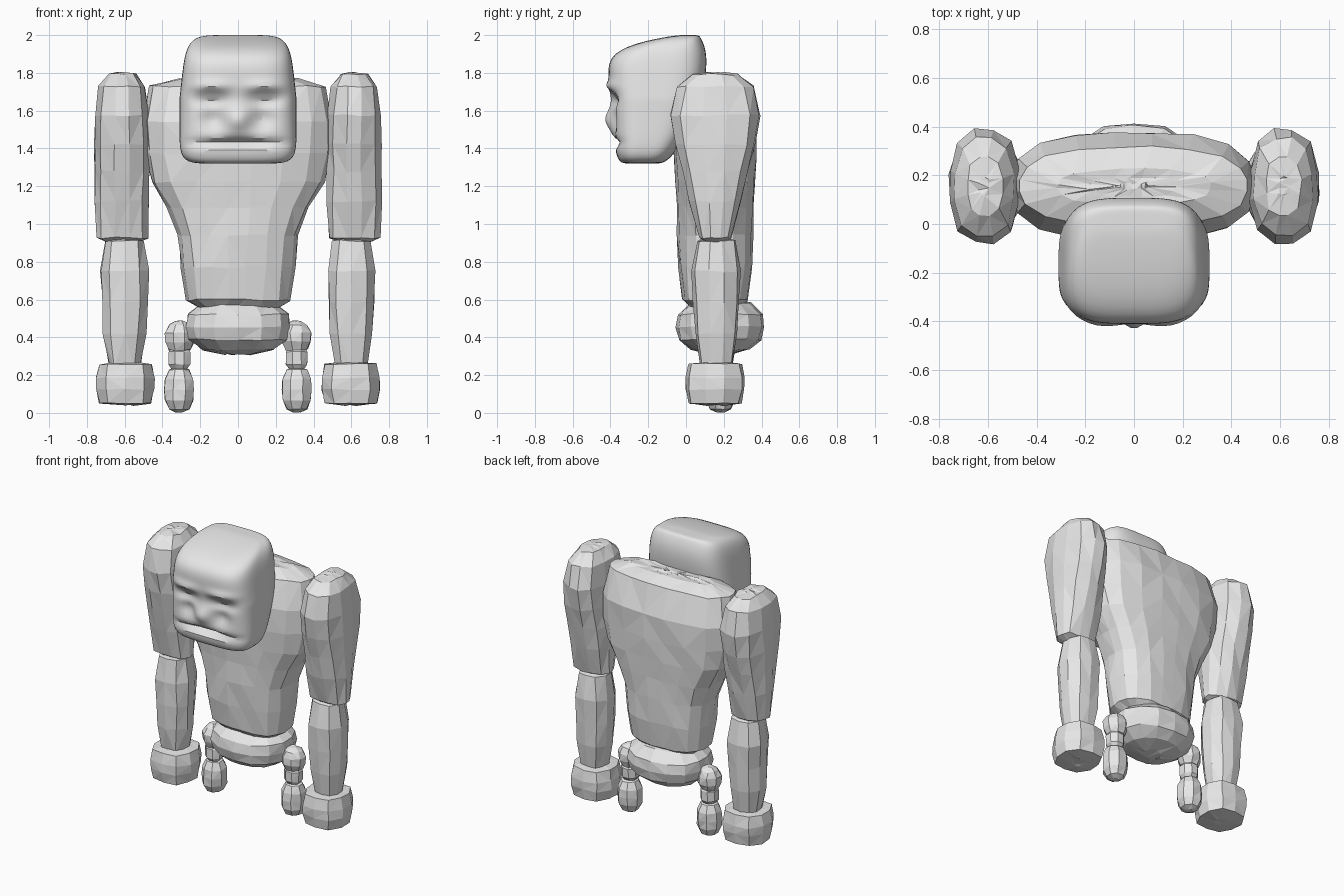
import bpy, bmesh, math, random
from math import cos, sin, pi, exp, tanh

random.seed(4)
if "Cube" in bpy.data.objects:
    bpy.data.objects.remove(bpy.data.objects["Cube"])

stone = bpy.data.materials.new("stone grey")
stone.use_nodes = True
grey = (0.8, 0.8, 0.8, 1)
stone.diffuse_color = grey
stone.node_tree.nodes["Principled BSDF"].inputs["Base Color"].default_value = grey


def polar_radius(angle, power):
    """Radius of a unit rounded square at the given angle."""
    return (abs(cos(angle)) ** power + abs(sin(angle)) ** power) ** (-1 / power)


def rounded_part(name, centre, half_size, sides, rings, corner, ends,
                 shape=None, jitter=0, mirror=1):
    """Stack of rounded-square rings; ends holds bottom and top squareness,
    shape bends the unit form before it is scaled and placed."""
    bm = bmesh.new()
    stack = []
    for level in range(rings):
        latitude = pi * ((level + 0.5) / rings - 0.5)
        reach = polar_radius(latitude, ends[latitude > 0])
        width, height = reach * cos(latitude), reach * sin(latitude)
        ring = []
        for step in range(sides):
            angle = 2 * pi * (step + 0.5) / sides
            radius = width * polar_radius(angle, corner)
            point = (radius * cos(angle), radius * sin(angle), height)
            if shape:
                point = shape(*point)
            x, y, z = [middle + half * value + random.uniform(-jitter, jitter)
                       for middle, half, value in zip(centre, half_size, point)]
            ring.append(bm.verts.new((x * mirror, y, z)))
        stack.append(ring)
    for lower, upper in zip(stack, stack[1:]):
        for step in range(sides):
            after = (step + 1) % sides
            bm.faces.new((lower[step], lower[after], upper[after], upper[step]))
    bm.faces.new(stack[0])
    bm.faces.new(stack[-1])
    if jitter:
        bmesh.ops.triangulate(bm, faces=bm.faces[:])
    bmesh.ops.recalc_face_normals(bm, faces=bm.faces[:])
    mesh = bpy.data.meshes.new(name)
    bm.to_mesh(mesh)
    bm.free()
    mesh.materials.append(stone)
    part = bpy.data.objects.new(name, mesh)
    bpy.context.collection.objects.link(part)
    return part


def torso_shape(x, y, h):
    """Narrow waist, wide chest, shoulders rounded front to back."""
    chest = 0.8 + 0.2 * tanh(4 * h + 0.2)
    shoulder = 1 - 0.5 * max(0, h) ** 10
    return x * chest, y * (0.95 + 0.1 * h) * shoulder, h


def upper_arm_shape(x, y, h):
    """Deep at the shoulder, thin at the elbow."""
    return x, y * min(1, 0.8 + 0.45 * h), h


def forearm_shape(x, y, h):
    """Slightly wider towards the elbow."""
    taper = 0.93 + 0.12 * h
    return x * taper, y * taper, h


# Sculpted face features: across, height, width, tallness, depth of push
face_features = [
    (0.14, 1.66, 0.08, 0.04, 0.05),     # eye sockets
    (0.14, 1.67, 0.04, 0.02, -0.02),    # eyeballs
    (0.14, 1.73, 0.1, 0.03, -0.02),     # brows
    (0, 1.55, 0.06, 0.06, -0.04),       # nose
    (0.13, 1.56, 0.06, 0.06, 0.04),     # cheek hollows
    (0, 1.43, 0.2, 0.02, 0.05),         # mouth
]


def head_shape(x, y, h):
    """Sloping forehead, receding nape and a carved face."""
    top = max(0, h)
    brow = -0.4 - 0.03 * h + 0.35 * top ** 6
    nape = 0.075 + 0.1 * h - 0.07 * h * h
    depth = brow + (nape - brow) * (y + 1) / 2
    across, height = 0.31 * x * (1 - 0.12 * top), 1.66 + 0.34 * h
    on_face = min(1, max(0, -2 * y - 0.7))
    for cx, cz, wide, tall, push in face_features:
        gap = (abs(across) - cx) / wide
        rise = (height - cz) / tall
        depth += on_face * push * exp(-gap * gap - rise * rise)
    return across, depth, height


# Body
rounded_part("torso", (0, 0.155, 1.155), (0.5, 0.22, 0.615), 20, 14, 2.8,
             (7, 10), torso_shape, jitter=0.006)
rounded_part("pelvis", (0, 0.18, 0.455), (0.28, 0.235, 0.147), 14, 7, 2.4,
             (2.4, 2.8), jitter=0.005)

# Arms and legs, mirrored
for label, mirror in (("left_", 1), ("right_", -1)):
    rounded_part(label + "upper_arm", (0.615, 0.155, 1.35), (0.145, 0.24, 0.45),
                 12, 10, 2.7, (12, 4), upper_arm_shape, 0.006, mirror)
    rounded_part(label + "forearm", (0.6, 0.16, 0.585), (0.13, 0.13, 0.345),
                 10, 7, 2.8, (12, 5), forearm_shape, 0.005, mirror)
    rounded_part(label + "hand", (0.597, 0.155, 0.155), (0.155, 0.155, 0.115),
                 10, 6, 3, (6, 7), None, 0.004, mirror)
    rounded_part(label + "hip_ball", (0.31, 0.18, 0.4), (0.083, 0.08, 0.09),
                 8, 6, 2.1, (2.2, 2.2), None, 0.004, mirror)
    rounded_part(label + "shin", (0.31, 0.18, 0.29), (0.06, 0.06, 0.08),
                 8, 4, 2.4, (5, 5), None, 0.002, mirror)
    rounded_part(label + "foot", (0.312, 0.182, 0.123), (0.082, 0.084, 0.12),
                 8, 7, 2.3, (2.8, 3), None, 0.003, mirror)

# Head, thrust forward of the chest
head = rounded_part("head", (0, 0, 0), (1, 1, 1), 72, 72, 3.6, (8, 6), head_shape)
bpy.context.view_layer.objects.active = head
head.select_set(True)
bpy.ops.object.shade_smooth_by_angle(angle=math.radians(30))
